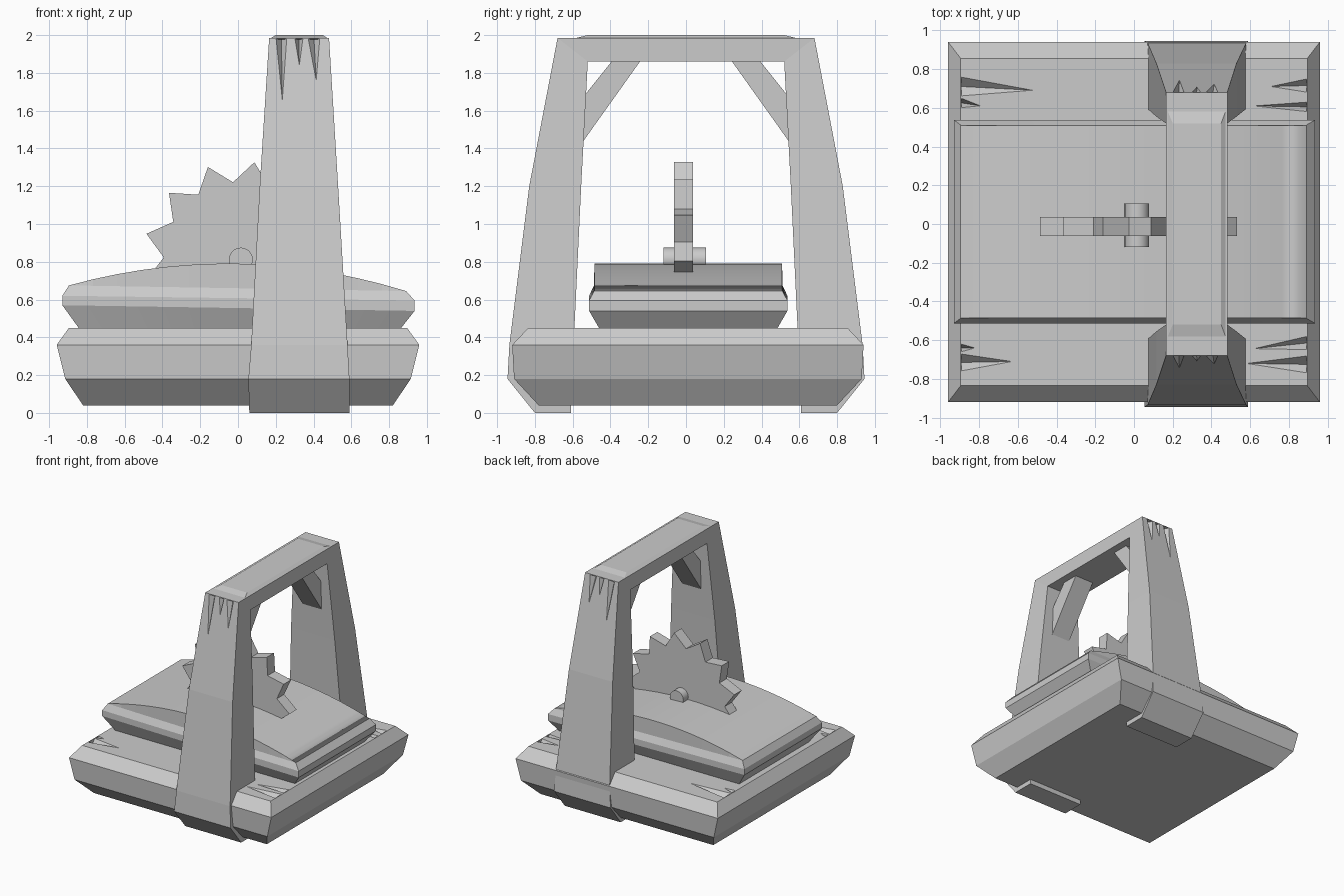
import bpy, bmesh
from math import cos, sin, pi, radians
from mathutils import Vector

if "Cube" in bpy.data.objects:
    bpy.data.objects.remove(bpy.data.objects["Cube"])

GREY = (0.6, 0.6, 0.6, 1)
grey = bpy.data.materials.new("plain_grey")
grey.use_nodes = True
grey.diffuse_color = GREY
grey.node_tree.nodes["Principled BSDF"].inputs["Base Color"].default_value = GREY


def finish(name, bm):
    bmesh.ops.remove_doubles(bm, verts=bm.verts, dist=0.0005)
    bmesh.ops.recalc_face_normals(bm, faces=bm.faces)
    mesh = bpy.data.meshes.new(name)
    bm.to_mesh(mesh)
    bm.free()
    mesh.materials.append(grey)
    obj = bpy.data.objects.new(name, mesh)
    bpy.context.collection.objects.link(obj)
    return obj


def loft(name, rings):
    """Skin equal-length point rings and cap both ends."""
    bm = bmesh.new()
    loops = [[bm.verts.new(p) for p in ring] for ring in rings]
    for a, b in zip(loops, loops[1:]):
        for i in range(len(a)):
            j = (i + 1) % len(a)
            bm.faces.new((a[i], a[j], b[j], b[i]))
    bm.faces.new(loops[0])
    bm.faces.new(loops[-1])
    return finish(name, bm)


def rect(x0, x1, y0, y1, z):
    return [(x0, y0, z), (x1, y0, z), (x1, y1, z), (x0, y1, z)]


def prism_y(name, outline, y0, y1):
    return loft(name, [[(x, y, z) for x, z in outline] for y in (y0, y1)])


def prism_x(name, outline, x0, x1):
    return loft(name, [[(x, y, z) for y, z in outline] for x in (x0, x1)])


def carve(obj, wedges):
    """Cut thin cracks; each wedge is (corner, corner, tip, deep point, outward offset)."""
    bm = bmesh.new()
    for a, b, tip, deep, out in wedges:
        pts = [Vector(p) + Vector(out) for p in (a, b, tip)] + [Vector(deep)]
        v = [bm.verts.new(p) for p in pts]
        for tri in ((0, 1, 2), (0, 1, 3), (1, 2, 3), (2, 0, 3)):
            bm.faces.new([v[i] for i in tri])
    cutter = finish("crack_cutter", bm)
    cutter.hide_render = True
    mod = obj.modifiers.new("cracks", "BOOLEAN")
    mod.operation = "DIFFERENCE"
    mod.solver = "EXACT"
    mod.object = cutter
    bpy.context.view_layer.objects.active = obj
    bpy.ops.object.modifier_apply(modifier=mod.name)
    bpy.data.objects.remove(cutter)


# Base slab: half width, half depth, height
base = loft("base", [rect(-w, w, 0.01 - d, 0.01 + d, z) for w, d, z in
                     ((0.82, 0.79, 0.04), (0.915, 0.92, 0.18),
                      (0.96, 0.93, 0.36), (0.895, 0.845, 0.45))])

# Cracks on the base: start y, end y, tip x, tip y
cracks = [(0.76, 0.66, -0.51, 0.69), (0.65, 0.60, -0.79, 0.61),
          (-0.76, -0.67, -0.62, -0.71), (-0.66, -0.62, -0.82, -0.64),
          (0.75, 0.68, 0.70, 0.71), (0.63, 0.58, 0.61, 0.61),
          (-0.77, -0.68, 0.57, -0.72), (-0.65, -0.58, 0.61, -0.645)]
wedges = []
for y0, y1, tx, ty in cracks:
    x = 0.89 if tx > 0 else -0.89
    wedges.append(((x, y0, 0.45), (x, y1, 0.45), (tx, ty, 0.45),
                   (x, (y0 + y1) / 2, 0.40), (0, 0, 0.002)))
carve(base, wedges)

# Arch: one tapered sweep, up the front leg and down the back leg
# outer y, outer z, inner y, inner z, left x, right x
leg = [(0.80, 0.00, 0.61, 0.00, 0.06, 0.59),
       (0.945, 0.18, 0.605, 0.18, 0.055, 0.59),
       (0.935, 0.36, 0.595, 0.36, 0.07, 0.58),
       (0.83, 1.20, 0.555, 1.20, 0.115, 0.53),
       (0.68, 1.985, 0.52, 1.86, 0.165, 0.482)]


def arch_ring(s, yo, zo, yi, zi, x0, x1):
    return [(x0, s * yo, zo), (x1, s * yo, zo), (x1, s * yi, zi), (x0, s * yi, zi)]


arch = loft("arch", [arch_ring(-1, *r) for r in leg]
            + [arch_ring(1, *r) for r in reversed(leg)])

# Cracks at the top of each leg: start x, end x, tip x, tip z
wedges = []
for s in (-1, 1):
    for x0, x1, tx, tz in ((0.20, 0.26, 0.235, 1.625), (0.30, 0.345, 0.325, 1.83),
                           (0.37, 0.435, 0.415, 1.74)):
        tip_y = 0.68 + (1.985 - tz) * 0.15 / 0.785
        wedges.append(((x0, s * 0.68, 1.98), (x1, s * 0.68, 1.98), (tx, s * tip_y, tz),
                       ((x0 + x1) / 2, s * 0.64, 1.975), (0, s * 0.004, 0)))
carve(arch, wedges)

# Shallow raised cap on the beam
loft("beam_cap", [rect(0.167, 0.48, -0.60, 0.60, 1.98),
                  rect(0.20, 0.45, -0.52, 0.52, 2.0)])

# Diagonal braces under the beam
for s, side in ((-1, "front"), (1, "back")):
    prism_x(side + "_brace", [(s * y, z) for y, z in
            ((0.55, 1.43), (0.24, 1.865), (0.39, 1.865), (0.53, 1.69))], 0.235, 0.415)

# Work table: stacked outlines with a bowed top
STEPS = 14


def table_ring(x0, x1, half, z0, z1, bow=0):
    front = []
    for i in range(STEPS + 1):
        t = i / STEPS
        z = z0 + (z1 - z0) * t + bow * (1 - (2 * t - 1) ** 2)
        front.append((x0 + (x1 - x0) * t, z))
    return ([(x, 0.012 - half, z) for x, z in front]
            + [(x, 0.012 + half, z) for x, z in reversed(front)])


rings = [table_ring(-0.84, 0.86, 0.47, 0.445, 0.445),
         table_ring(-0.93, 0.935, 0.525, 0.57, 0.54),
         table_ring(-0.93, 0.935, 0.525, 0.62, 0.595),
         table_ring(-0.895, 0.89, 0.499, 0.675, 0.645),
         table_ring(-0.895, 0.89, 0.497, 0.675, 0.645, 0.13)]
bm = bmesh.new()
loops = [[bm.verts.new(p) for p in ring] for ring in rings]
count = len(loops[0])
for a, b in zip(loops, loops[1:]):
    for i in range(count):
        j = (i + 1) % count
        bm.faces.new((a[i], a[j], b[j], b[i]))
for ring in (loops[0], loops[-1]):
    for i in range(STEPS):
        bm.faces.new((ring[i], ring[i + 1], ring[count - 2 - i], ring[count - 1 - i]))
table = finish("table", bm)
for f in table.data.polygons:
    f.use_smooth = f.normal.z > 0.9

# Saw blade with alternating tip and valley radius
TEETH = 13
outline = []
for k in range(TEETH * 2):
    r = 0.408 if k % 2 else 0.517
    a = radians(82) + k * pi / TEETH
    outline.append((0.015 + r * cos(a), 0.815 + r * sin(a)))
prism_y("saw_blade", outline, -0.063, 0.037)

# Axle
axle = prism_y("axle", [(0.015 + 0.063 * cos(a), 0.812 + 0.063 * sin(a))
                        for a in (2 * pi * i / 24 for i in range(24))], -0.12, 0.105)
for f in axle.data.polygons:
    f.use_smooth = len(f.vertices) == 4
for e in axle.data.edges:
    p, q = (axle.data.vertices[i].co for i in e.vertices)
    e.use_edge_sharp = abs(p.y - q.y) < 0.01
for e in table.data.edges:
    p, q = (table.data.vertices[i].co for i in e.vertices)
    e.use_edge_sharp = abs(p.y - q.y) < 0.01
